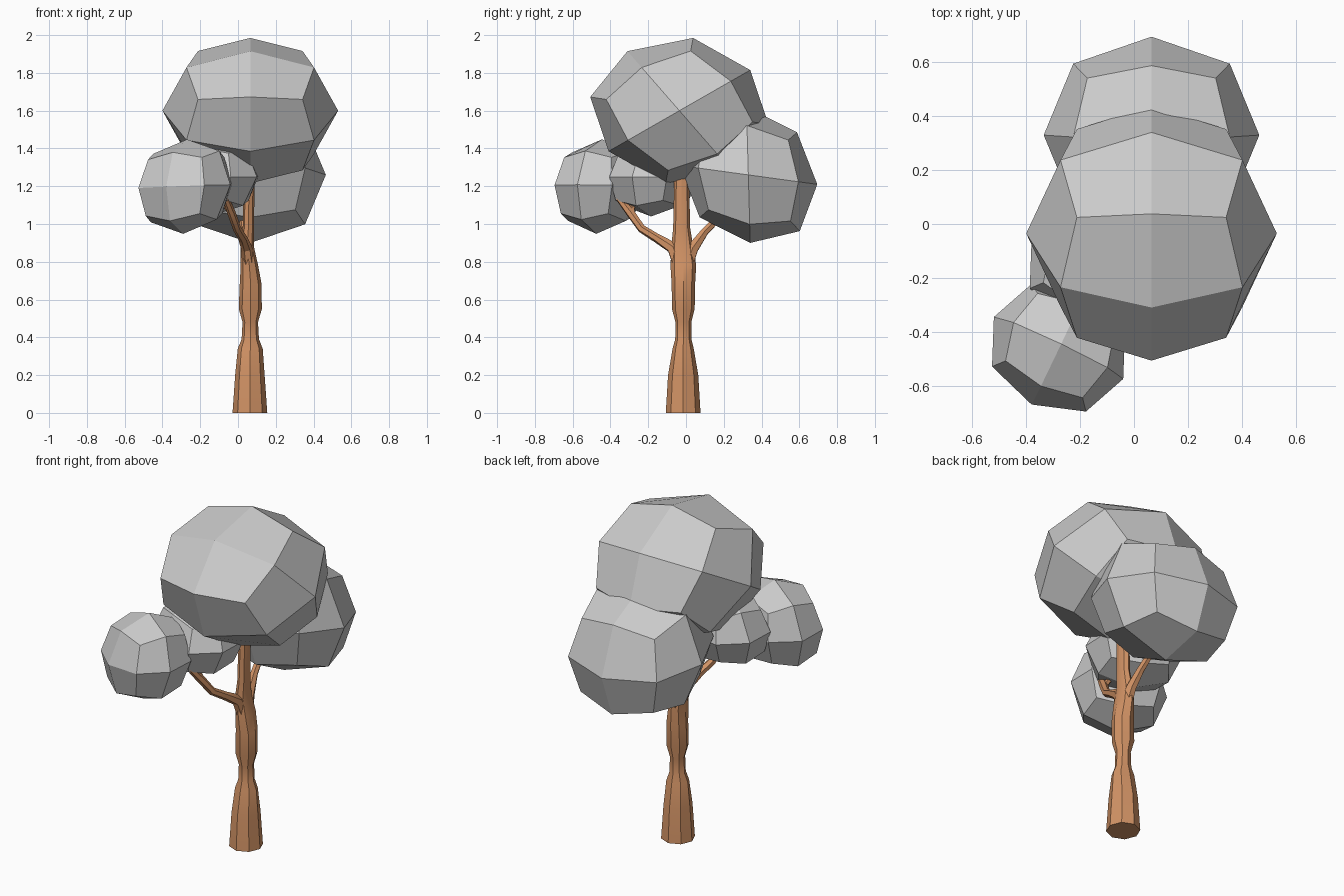
import bpy, bmesh, math
from mathutils import Vector, Matrix

if "Cube" in bpy.data.objects:
    bpy.data.objects.remove(bpy.data.objects["Cube"])


def material(name, rgb):
    m = bpy.data.materials.new(name)
    m.diffuse_color = (*rgb, 1)
    m.use_nodes = True
    m.node_tree.nodes["Principled BSDF"].inputs["Base Color"].default_value = m.diffuse_color
    return m


GREY = material("foliage grey", (0.6, 0.6, 0.6))
BROWN = material("bark brown", (0.64, 0.29, 0.13))


def add_object(name, bm, mat):
    me = bpy.data.meshes.new(name)
    bmesh.ops.recalc_face_normals(bm, faces=bm.faces)
    bm.to_mesh(me)
    bm.free()
    me.materials.append(mat)
    ob = bpy.data.objects.new(name, me)
    bpy.context.collection.objects.link(ob)
    bpy.context.view_layer.objects.active = ob
    bpy.ops.object.select_all(action='DESELECT')
    ob.select_set(True)
    return ob


def crown(name, centre, a, b, c):
    """Leaf clump: a skewed cube rounded once; a, b, c reach its face centres."""
    k = 1 / 0.8395  # rounding pulls face centres in by this factor
    m = Matrix((a, b, c)).transposed() * k
    bm = bmesh.new()
    bmesh.ops.create_cube(bm, size=2)
    for v in bm.verts:
        v.co = m @ v.co + Vector(centre)
    ob = add_object(name, bm, GREY)
    mod = ob.modifiers.new("round", 'SUBSURF')
    mod.levels = mod.render_levels = 1
    bpy.ops.object.modifier_apply(modifier=mod.name)
    ob.data.polygons.foreach_set("use_smooth", [False] * len(ob.data.polygons))


def limb(name, rings, sides):
    """Tapered tube through rings of (x, y, z, radius across, radius along)."""
    pts = [Vector(r[:3]) for r in rings]
    bm = bmesh.new()
    loops = []
    for i, r in enumerate(rings):
        t = (pts[min(i + 1, len(pts) - 1)] - pts[max(i - 1, 0)]).normalized()
        if i == 0 and r[2] == 0:
            t = Vector((0, 0, 1))  # flat foot
        u = Vector((0, 1, 0)).cross(t).normalized()
        w = t.cross(u)
        ring = []
        for s in range(sides):
            ang = 2 * math.pi * s / sides
            ring.append(bm.verts.new(pts[i] + u * r[3] * math.cos(ang) + w * r[4] * math.sin(ang)))
        loops.append(ring)
    for lo, hi in zip(loops, loops[1:]):
        for s in range(sides):
            n = (s + 1) % sides
            bm.faces.new((lo[s], lo[n], hi[n], hi[s]))
    bm.faces.new(loops[0])
    bm.faces.new(loops[-1])
    add_object(name, bm, BROWN)
    bpy.ops.object.shade_smooth_by_angle(angle=math.radians(30))


# Leaf clumps
crown("top_crown", (0.065, -0.035, 1.6), (0.465, 0, 0), (0, -0.275, 0.315), (0, 0.375, 0.215))
crown("back_crown", (0.065, 0.33, 1.26), (0.4, 0, 0), (0, 0.365, -0.05), (0, -0.01, 0.36))
crown("front_crown", (-0.28, -0.46, 1.198), (-0.1, -0.21, 0), (0.24, -0.115, 0.01), (0.01, 0.015, 0.25))
crown("middle_crown", (-0.14, -0.17, 1.25), (-0.1, -0.21, 0), (0.24, -0.115, 0), (0.01, 0.015, 0.21))

# Trunk with a narrow waist
limb("trunk", [
    (0.063, -0.015, 0, 0.092, 0.092),
    (0.063, -0.015, 0.2, 0.078, 0.08),
    (0.065, -0.015, 0.34, 0.066, 0.056),
    (0.065, -0.014, 0.39, 0.046, 0.043),
    (0.065, -0.014, 0.48, 0.041, 0.042),
    (0.065, -0.014, 0.55, 0.061, 0.06),
    (0.067, -0.014, 0.68, 0.058, 0.062),
    (0.06, -0.014, 0.78, 0.046, 0.068),
    (0.048, -0.02, 0.88, 0.036, 0.058),
    (0.055, -0.023, 0.98, 0.03, 0.045),
    (0.06, -0.023, 1.3, 0.028, 0.038)], 8)

# Branches
limb("front_branch", [
    (0.06, -0.025, 0.76, 0.035, 0.04),
    (0.045, -0.07, 0.875, 0.03, 0.035),
    (0.025, -0.155, 0.925, 0.024, 0.024),
    (-0.005, -0.235, 0.975, 0.022, 0.022),
    (-0.035, -0.295, 1.06, 0.022, 0.024),
    (-0.07, -0.365, 1.15, 0.017, 0.017)], 6)
limb("front_twig", [
    (-0.03, -0.29, 1.05, 0.018, 0.018),
    (-0.055, -0.285, 1.085, 0.016, 0.016),
    (-0.08, -0.275, 1.13, 0.013, 0.013)], 6)
limb("back_branch", [
    (0.06, -0.005, 0.76, 0.035, 0.04),
    (0.05, 0.035, 0.87, 0.028, 0.034),
    (0.035, 0.1, 0.96, 0.022, 0.022),
    (0.025, 0.17, 1.03, 0.02, 0.02),
    (0.02, 0.25, 1.12, 0.016, 0.016)], 6)
